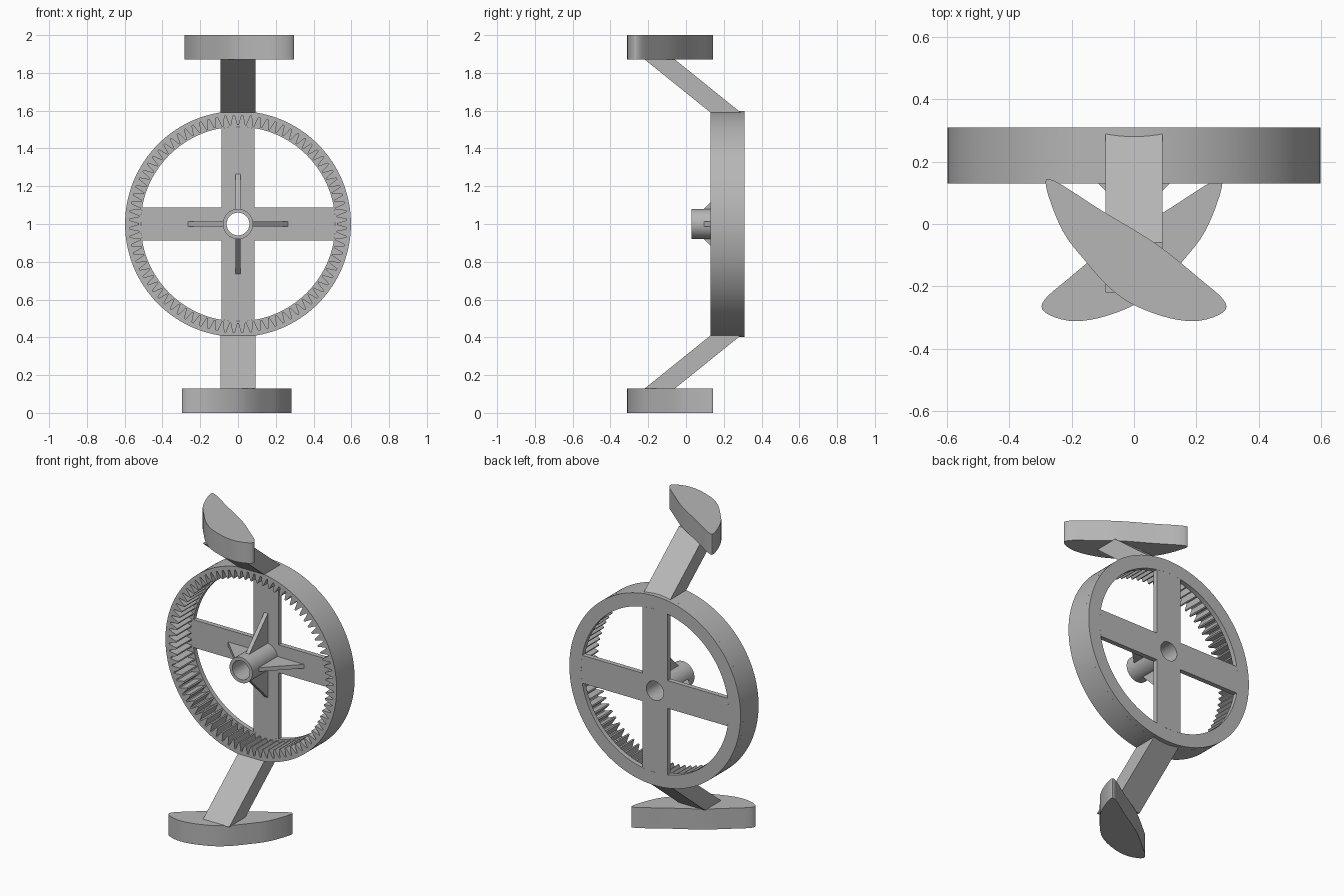
import bpy, bmesh, math
from mathutils import Vector

if "Cube" in bpy.data.objects:
    bpy.data.objects.remove(bpy.data.objects["Cube"])

R_OUT, R_WIN, HALF_BAR, R_BORE = 0.598, 0.515, 0.088, 0.06
Y_FRONT, Y_PLATE, Y_BACK = 0.13, 0.28, 0.31

grey = bpy.data.materials.new("plain grey")
grey.diffuse_color = (0.47, 0.47, 0.47, 1)
grey.use_nodes = True
grey.node_tree.nodes["Principled BSDF"].inputs["Base Color"].default_value = grey.diffuse_color


def finish(name, bm, smooth=True):
    bmesh.ops.recalc_face_normals(bm, faces=bm.faces)
    mesh = bpy.data.meshes.new(name)
    bm.to_mesh(mesh)
    bm.free()
    mesh.materials.append(grey)
    ob = bpy.data.objects.new(name, mesh)
    bpy.context.collection.objects.link(ob)
    if smooth:
        bpy.ops.object.select_all(action='DESELECT')
        ob.select_set(True)
        bpy.context.view_layer.objects.active = ob
        bpy.ops.object.shade_smooth_by_angle(angle=math.radians(25))
    return ob


def radial_ring(name, samples, y0, y1):
    """Closed ring around the wheel axis from (angle, inner, outer) samples."""
    bm = bmesh.new()
    cols = []
    for a, ri, ro in samples:
        cols.append([bm.verts.new((r * math.cos(a), y, 1 + r * math.sin(a)))
                     for r, y in ((ri, y0), (ro, y0), (ro, y1), (ri, y1))])
    for i, c in enumerate(cols):
        d = cols[(i + 1) % len(cols)]
        for k in range(4):
            j = (k + 1) % 4
            bm.faces.new((c[k], c[j], d[j], d[k]))
    return finish(name, bm)


def prism(name, points, offset, smooth=False):
    """Extrude a flat polygon along an offset vector."""
    bm = bmesh.new()
    face = bm.faces.new([bm.verts.new(p) for p in points])
    ext = bmesh.ops.extrude_face_region(bm, geom=[face])
    verts = [g for g in ext["geom"] if isinstance(g, bmesh.types.BMVert)]
    bmesh.ops.translate(bm, verts=verts, vec=offset)
    return finish(name, bm, smooth)


# Internal gear ring
TEETH = 80
teeth = []
for i in range(TEETH):
    for f, r in ((-0.42, 0.575), (-0.10, 0.523), (0.10, 0.523), (0.42, 0.575)):
        teeth.append(((i + f) * math.tau / TEETH, r, R_OUT))
radial_ring("gear_ring", teeth, Y_FRONT, Y_PLATE)

# Back rim and the four spokes
rim_angles = [math.tau * i / 144 for i in range(144)]
radial_ring("back_rim", [(a, R_WIN, R_OUT) for a in rim_angles], Y_PLATE, Y_BACK)

corner = math.asin(HALF_BAR / R_WIN)
angles = [math.radians(5 * i) for i in range(72)]
for k in range(4):
    angles += [(k * math.pi / 2 + s * corner) % math.tau for s in (-1, 1)]
spokes = []
for a in sorted(angles):
    side = HALF_BAR / max(1e-6, min(abs(math.sin(a)), abs(math.cos(a))))
    spokes.append((a, R_BORE, min(R_WIN, side)))
radial_ring("spoke_cross", spokes, Y_PLATE, Y_BACK)

# Hub tube
radial_ring("hub_tube", [(math.radians(5 * i), R_BORE, 0.08) for i in range(72)],
            0.03, Y_PLATE)

# Triangular hub ribs
T = 0.0125
for k in range(4):
    a = k * math.pi / 2
    out = Vector((math.cos(a), 0, math.sin(a)))
    side = Vector((-math.sin(a), 0, math.cos(a)))
    pts = [Vector((0, y, 1)) + out * r - side * T
           for r, y in ((0.07, 0.095), (0.08, 0.095), (0.268, 0.282), (0.07, 0.282))]
    prism(f"hub_rib_{k + 1}", pts, side * 2 * T)

# Blade outline seen from above, rounded by Catmull-Rom interpolation
OUTLINE = [(-0.282, 0.12), (-0.255, 0.138), (-0.11, 0.047), (0.07, -0.063),
           (0.21, -0.175), (0.287, -0.243), (0.287, -0.282), (0.21, -0.31),
           (0.115, -0.302), (0.0, -0.26), (-0.08, -0.203), (-0.155, -0.12),
           (-0.23, -0.02)]


def rounded(pts, steps=4):
    n, out = len(pts), []
    for i in range(n):
        p0, p1, p2, p3 = (Vector(pts[(i + d) % n]) for d in (-1, 0, 1, 2))
        for s in range(steps):
            t = s / steps
            out.append(0.5 * (2 * p1 + (p2 - p0) * t
                              + (2 * p0 - 5 * p1 + 4 * p2 - p3) * t * t
                              + (3 * p1 - p0 - 3 * p2 + p3) * t ** 3))
    return out


# Slanted arms and end blades, the lower pair turned half round
for label, s in (("upper", 1), ("lower", -1)):
    arm = [(-0.092, y, 1 + s * z) for y, z in
           ((0.13, 0.59), (0.29, 0.59), (-0.06, 0.872), (-0.22, 0.872))]
    # short root sinks the arm into the ring
    arm[1:1] = [(-0.092, 0.13, 1 + s * 0.58), (-0.092, 0.29, 1 + s * 0.58)]
    prism(f"{label}_arm", arm, (0.184, 0, 0))
    blade = [(s * p.x, p.y, 1 + s * 0.87) for p in rounded(OUTLINE)]
    prism(f"{label}_blade", blade, (0, 0, s * 0.13), True)
